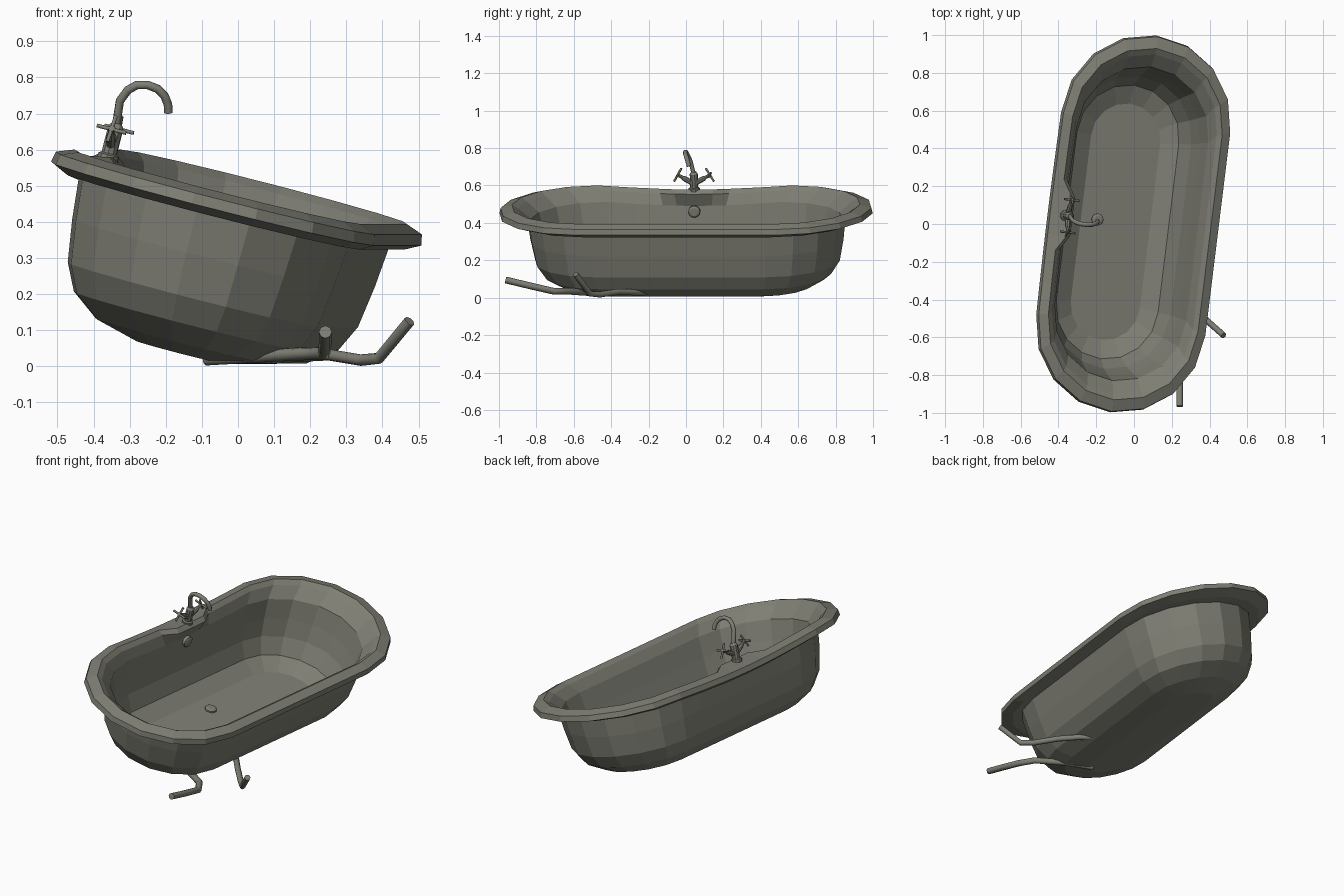
import bpy, bmesh, math
from mathutils import Matrix, Vector

if "Cube" in bpy.data.objects:
    bpy.data.objects.remove(bpy.data.objects["Cube"])

mat = bpy.data.materials.new("worn grey enamel")
mat.diffuse_color = (0.21, 0.21, 0.175, 1)
mat.use_nodes = True
mat.node_tree.nodes["Principled BSDF"].inputs["Base Color"].default_value = mat.diffuse_color

# Local tub frame: tipped sideways and turned slightly
M = (Matrix.Translation((0, 0, 0.47)) @ Matrix.Rotation(math.radians(-7), 4, 'Z')
     @ Matrix.Rotation(math.radians(14.5), 4, 'Y'))


def L(u, v, w):
    return M @ Vector((u, v, w))


def add_mesh(name, bm):
    bmesh.ops.recalc_face_normals(bm, faces=bm.faces)
    me = bpy.data.meshes.new(name)
    bm.to_mesh(me)
    bm.free()
    me.materials.append(mat)
    ob = bpy.data.objects.new(name, me)
    bpy.context.collection.objects.link(ob)
    return ob


def tube(name, pts, r, res=2):
    """Capped round bar along a list of world points."""
    cu = bpy.data.curves.new(name, 'CURVE')
    cu.dimensions = '3D'
    cu.bevel_depth = r
    cu.bevel_resolution = res
    cu.use_fill_caps = True
    sp = cu.splines.new('POLY')
    sp.points.add(len(pts) - 1)
    for p, q in zip(sp.points, pts):
        p.co = (*q, 1)
    cu.materials.append(mat)
    ob = bpy.data.objects.new(name, cu)
    bpy.context.collection.objects.link(ob)
    bpy.ops.object.select_all(action='DESELECT')
    ob.select_set(True)
    bpy.context.view_layer.objects.active = ob
    bpy.ops.object.convert(target='MESH')
    return ob


def lathe(name, a, d, prof, n=12):
    """Turned part: prof is (distance along d, radius)."""
    q = d.to_track_quat('Z', 'Y')
    bm = bmesh.new()
    rings = [[bm.verts.new(a + q @ Vector((r * math.cos(i * math.tau / n), r * math.sin(i * math.tau / n), h)))
              for i in range(n)] for h, r in prof]
    for p, s in zip(rings, rings[1:]):
        for i in range(n):
            bm.faces.new((p[i], p[(i + 1) % n], s[(i + 1) % n], s[i]))
    bm.faces.new(rings[0])
    bm.faces.new(rings[-1])
    return add_mesh(name, bm)


# Tub shell: stadium rings (end radius, half straight length, height, is rim)
RINGS = [(0.13, 0.40, -0.445, 0), (0.25, 0.42, -0.413, 0), (0.325, 0.445, -0.355, 0),
         (0.36, 0.46, -0.28, 0), (0.377, 0.467, -0.16, 0), (0.388, 0.47, -0.04, 1),
         (0.425, 0.505, -0.042, 1), (0.465, 0.54, -0.02, 1), (0.459, 0.54, 0.01, 1),
         (0.412, 0.525, 0.028, 2), (0.388, 0.517, 0.008, 2), (0.362, 0.475, -0.05, 1),
         (0.345, 0.465, -0.16, 0), (0.325, 0.455, -0.26, 0), (0.28, 0.45, -0.35, 0),
         (0.19, 0.44, -0.395, 0)]
STEPS = [-1, -0.68, -0.36, -0.2, 0, 0.2, 0.36, 0.68]


def ring(r, s, w, rim):
    out = []
    for side in (1, -1):
        for t in STEPS:
            u, h = side * r, w
            if side < 0 and rim:
                h -= 0.022 * math.cos(t * math.pi / 2)   # tap side dips a little
                if rim == 2 and abs(t) < 0.25:           # tap deck
                    u += 0.05
                    h += 0.012
            out.append((u, side * t * s, h))
        for i in range(8):
            a = math.pi * i / 8
            out.append((side * r * math.cos(a), side * (s + r * math.sin(a)), w))
    return out


bm = bmesh.new()
rings = [[bm.verts.new(L(*p)) for p in ring(*g)] for g in RINGS]
N = len(rings[0])
for a, b in zip(rings, rings[1:]):
    for i in range(N):
        bm.faces.new((a[i], a[(i + 1) % N], b[(i + 1) % N], b[i]))
bm.faces.new(rings[0])
bm.faces.new(rings[-1])
add_mesh("tub", bm)

# Drain and overflow
up = (M.to_3x3() @ Vector((0, 0, 1))).normalized()
inward = (M.to_3x3() @ Vector((1, 0, 0))).normalized()
lathe("drain", L(-0.1, 0, -0.398), up, [(0, 0.032), (0.012, 0.032), (0.018, 0.02)])
lathe("overflow", L(-0.36, 0, -0.1), inward, [(0, 0.032), (0.018, 0.032), (0.024, 0.022)])

# Tap body
base = L(-0.378, 0, 0.0)
lathe("tap_body", base, up, [(0, 0.03), (0.022, 0.03), (0.026, 0.022), (0.10, 0.022), (0.112, 0.014)], 10)

# Gooseneck spout
spout = [base + up * 0.1, (-0.327, 0.022, 0.735), (-0.305, 0.008, 0.765), (-0.28, 0, 0.779),
         (-0.25, -0.004, 0.779), (-0.222, -0.003, 0.768), (-0.203, 0.003, 0.748), (-0.194, 0.01, 0.725),
         (-0.193, 0.016, 0.702)]
tube("spout", spout, 0.012)

# Cross handles
axis = (M.to_3x3() @ Vector((0, 1, 0))).normalized()
for nm, sg in (("left", -1), ("right", 1)):
    a = base + up * 0.045
    d = (axis * sg * 0.87 + up * 0.5).normalized()
    tip = a + d * 0.1
    lathe(nm + "_handle_stem", a, d, [(0, 0.014), (0.06, 0.014), (0.075, 0.009), (0.105, 0.009)], 8)
    e = d.cross(inward).normalized()
    for k, x in enumerate((inward, e)):
        tube(f"{nm}_handle_bar_{k}", [tip - x * 0.042, tip + x * 0.042], 0.006, 1)

# Bent support legs
tube("front_leg", [(0.242, -0.965, 0.095), (0.242, -0.84, 0.065), (0.238, -0.71, 0.035), (0.19, -0.63, 0.035),
                   (0.05, -0.53, 0.028), (-0.09, -0.46, 0.02)], 0.018)
tube("side_leg", [(0.475, -0.59, 0.125), (0.39, -0.515, 0.022), (0.34, -0.46, 0.017), (0.25, -0.36, 0.032),
                  (0.17, -0.26, 0.028), (0.05, -0.15, 0.022)], 0.016)
